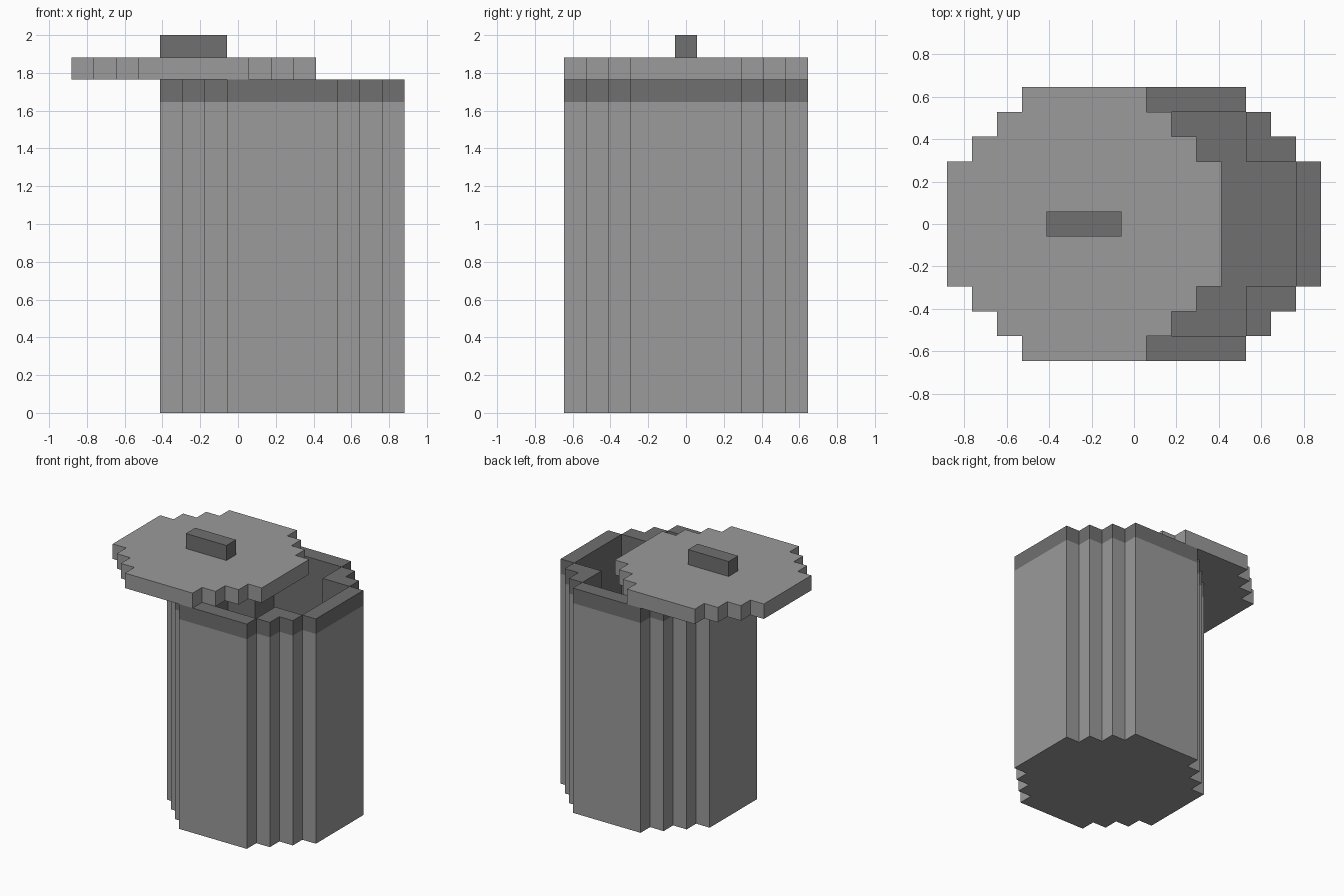
import bpy, bmesh

if "Cube" in bpy.data.objects:
    bpy.data.objects.remove(bpy.data.objects["Cube"], do_unlink=True)

U = 2 / 17  # one block


def material(name, value):
    m = bpy.data.materials.new(name)
    m.use_nodes = True
    color = (value, value, value, 1)
    m.diffuse_color = color
    bsdf = m.node_tree.nodes["Principled BSDF"]
    bsdf.inputs["Base Color"].default_value = color
    bsdf.inputs["Roughness"].default_value = 0.8
    return m


LIGHT = material("light grey", 0.325)
DARK = material("dark grey", 0.162)


def prism(bm, outline, levels, sides=True):
    """Extrude a counter-clockwise outline (in blocks) through the given levels."""
    rings = [[bm.verts.new((x * U, y * U, z * U)) for x, y in outline] for z in levels]
    bm.faces.new(rings[0][::-1])
    bm.faces.new(rings[-1])
    if sides:
        n = len(outline)
        for low, high in zip(rings, rings[1:]):
            for i in range(n):
                j = (i + 1) % n
                bm.faces.new((low[i], low[j], high[j], high[i]))


def finish(name, bm, x, mats, dark_rule=None):
    bm.normal_update()
    if dark_rule:
        for f in bm.faces:
            f.material_index = int(dark_rule(f.calc_center_median() / U, f.normal))
    mesh = bpy.data.meshes.new(name)
    bm.to_mesh(mesh)
    bm.free()
    for m in mats:
        mesh.materials.append(m)
    ob = bpy.data.objects.new(name, mesh)
    ob.location.x = x * U
    bpy.context.collection.objects.link(ob)
    return ob


def turned(points, quarters):
    for _ in range(quarters):
        points = [(-y, x) for x, y in points]
    return points


def four_fold(quarter):
    return [p for q in range(4) for p in turned(quarter, q)]


WALL = [(4.5, -2.5), (5.5, -2.5), (5.5, 2.5), (4.5, 2.5)]
CORNER = [(2.5, 2.5), (4.5, 2.5), (4.5, 3.5), (3.5, 3.5), (3.5, 4.5), (2.5, 4.5)]
STEPPED_DISC = four_fold([(5.5, -2.5), (5.5, 2.5), (4.5, 2.5), (4.5, 3.5),
                          (3.5, 3.5), (3.5, 4.5), (2.5, 4.5)])
CROSS = four_fold([(4.5, -2.5), (4.5, 2.5), (2.5, 2.5)])


# Bin walls: dark on the top band and on every face turned to the cavity
def wall_dark(c, n):
    if c.z > 14:
        return True
    if abs(n.z) > 0.5:
        return False
    inward = c.x * n.x + c.y * n.y < 0
    wall_end = max(abs(c.x), abs(c.y)) > 4.6
    return inward and not wall_end


bm = bmesh.new()
for q in range(4):
    prism(bm, turned(WALL, q), (0, 14, 15))
    prism(bm, turned(CORNER, q), (0, 14, 15))
finish("bin_walls", bm, 2, (LIGHT, DARK), wall_dark)

# Bin floor: dark inside, light underneath
bm = bmesh.new()
prism(bm, CROSS, (0, 1), sides=False)
finish("bin_floor", bm, 2, (LIGHT, DARK), lambda c, n: n.z > 0)

# Lid, slid to the side
bm = bmesh.new()
prism(bm, STEPPED_DISC, (15, 16))
finish("lid", bm, -2, (LIGHT,))

# Lid handle
bm = bmesh.new()
prism(bm, [(-1.5, -0.5), (1.5, -0.5), (1.5, 0.5), (-1.5, 0.5)], (16, 17))
finish("lid_handle", bm, -2, (DARK,))
